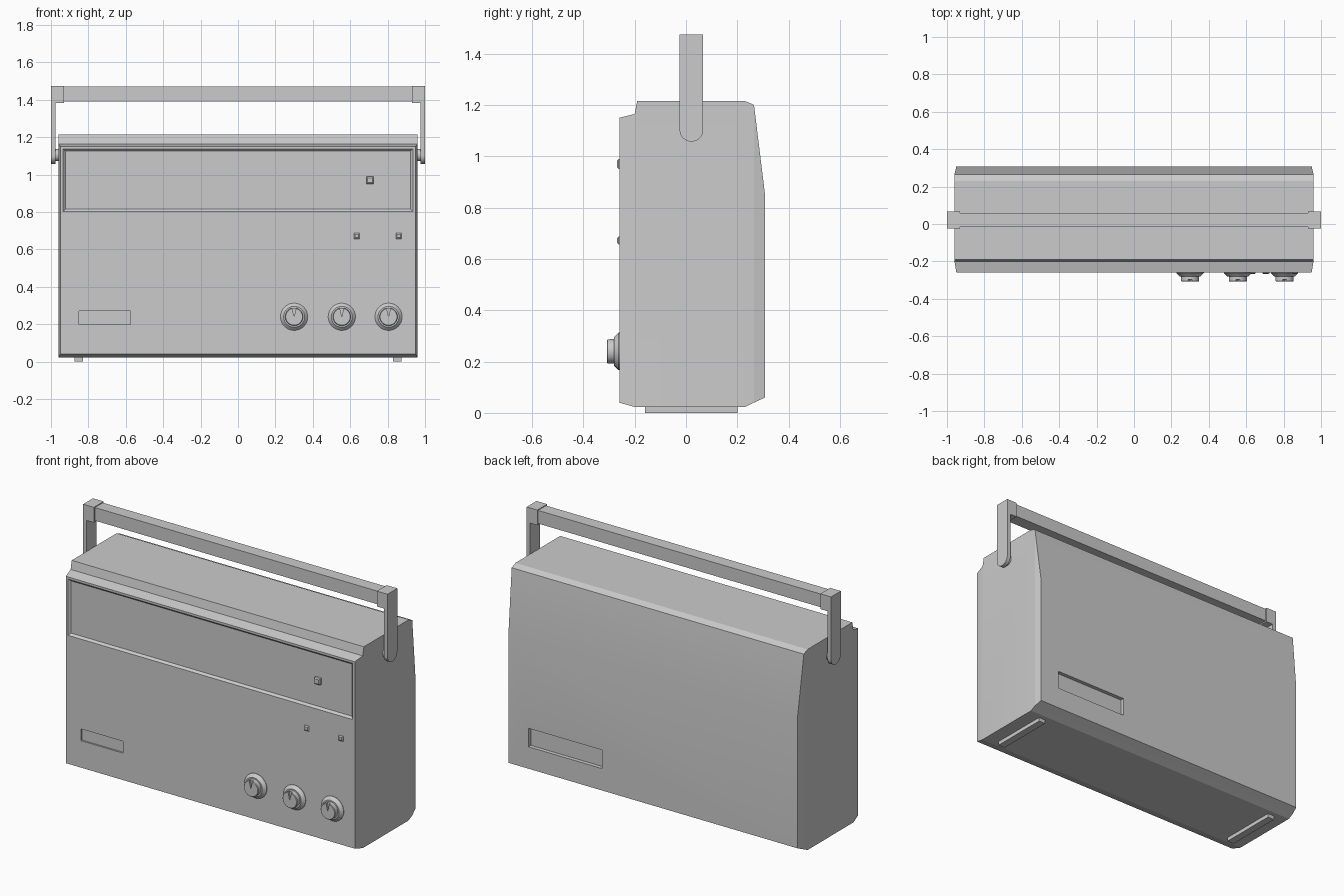
import bpy, bmesh, math
from mathutils import Matrix, Vector

if "Cube" in bpy.data.objects:
    bpy.data.objects.remove(bpy.data.objects["Cube"])


def make(name, verts, faces, angle=None):
    me = bpy.data.meshes.new(name)
    me.from_pydata(verts, [], faces)
    bm = bmesh.new()
    bm.from_mesh(me)
    bmesh.ops.recalc_face_normals(bm, faces=bm.faces)
    bm.to_mesh(me)
    bm.free()
    ob = bpy.data.objects.new(name, me)
    bpy.context.collection.objects.link(ob)
    if angle:
        smooth(ob, angle)
    return ob


def activate(ob):
    bpy.ops.object.select_all(action='DESELECT')
    ob.select_set(True)
    bpy.context.view_layer.objects.active = ob


def smooth(ob, angle):
    activate(ob)
    bpy.ops.object.shade_smooth_by_angle(angle=math.radians(angle))


def loft(name, rings, angle=None):
    """Skin a list of equal-length closed rings and cap both ends."""
    n = len(rings[0])
    verts = [p for r in rings for p in r]
    faces = [list(range(n)), list(range(len(verts) - n, len(verts)))]
    for k in range(len(rings) - 1):
        for i in range(n):
            j = (i + 1) % n
            faces.append([k*n + i, k*n + j, (k+1)*n + j, (k+1)*n + i])
    return make(name, verts, faces, angle)


def rect(x0, x1, z0, z1, y, d=0):
    return [(x0+d, y, z0+d), (x1-d, y, z0+d), (x1-d, y, z1-d), (x0+d, y, z1-d)]


def box(name, x0, x1, y0, y1, z0, z1):
    return loft(name, [rect(x0, x1, z0, z1, y0), rect(x0, x1, z0, z1, y1)])


def cut(ob, cutter):
    cutter.hide_render = True
    m = ob.modifiers.new("cut", 'BOOLEAN')
    m.operation = 'DIFFERENCE'
    m.solver = 'EXACT'
    m.object = cutter
    activate(ob)
    bpy.ops.object.modifier_apply(modifier=m.name)
    bpy.data.objects.remove(cutter)


# Case: side profile spanned across x, with tapered front and rear ends
prof = [(-.26, .04), (-.20, .023), (.23, .023), (.265, .04), (.308, .06), (.308, .85),
        (.265, 1.2), (.23, 1.215), (-.19, 1.215), (-.20, 1.165), (-.26, 1.15)]
n = len(prof)
verts, faces = [], []
for s in (-1, 1):
    verts += [(s * (.95 if y < -.25 or y > .3 else .96), y, z) for y, z in prof]
    o = 0 if s < 0 else n
    for f in ((0, 1, 9, 10), (1, 2, 3, 6, 7, 8, 9), (3, 4, 5, 6)):
        faces.append([i + o for i in f])
for i in range(n):
    j = (i + 1) % n
    faces.append([i, j, j + n, i + n])
case = make("case", verts, faces)

# Recesses: dial window, front name plate, rear compartment
F = -.26
cut(case, loft("dial_cutter", [rect(-.935, .935, .803, 1.137, F - .01, -.01),
                               rect(-.935, .935, .803, 1.137, F + .012, .012)]))
cut(case, box("plate_cutter", -.85, -.575, F - .05, F + .01, .2, .27))
cut(case, box("rear_cutter", .336, .82, .285, .4, .19, .30))
smooth(case, 12)

# Small raised buttons
for i, (x, z, r, y0) in enumerate([(.705, .97, .019, F + .012), (.635, .672, .015, F),
                                   (.86, .672, .015, F)]):
    loft(f"button_{i+1}", [rect(x-r, x+r, z-r, z+r, y0 + .004),
                           rect(x-r, x+r, z-r, z+r, F - .003),
                           rect(x-r, x+r, z-r, z+r, F - .008, .006)])


def ring(cx, cz, r, y, seg=32):
    return [(cx + r * math.cos(2*math.pi*i/seg), y, cz + r * math.sin(2*math.pi*i/seg))
            for i in range(seg)]


# Control knobs: flared skirt, cap and wedge-shaped pointer notch
for i, x in enumerate((.30, .555, .805)):
    z = .24
    knob = loft(f"knob_{i+1}", [ring(x, z, r, y) for r, y in
                ((.073, F + .005), (.073, F - .003), (.056, F - .02),
                 (.048, F - .02), (.048, F - .045), (.045, F - .048))])
    tri = [(x, z), (x + .014, z + .06), (x - .014, z + .06)]
    cut(knob, loft("notch_cutter", [[(a, y, b) for a, b in tri] for y in (F - .06, F - .036)]))
    smooth(knob, 25)

# Handle: bar, end blocks, round-ended arms and pivots
box("handle_bar", -.94, .94, -.015, .06, 1.392, 1.47)
yc, r = .021, .046
arm = [(yc - r, 1.475)] + [(yc - r * math.cos(t * math.pi / 16), 1.103 - r * math.sin(t * math.pi / 16))
                           for t in range(17)] + [(yc + r, 1.475)]
for s, side in ((-1, "left"), (1, "right")):
    a, b = sorted((s * .93, s * .98))
    box(f"handle_block_{side}", a, b, yc - r, yc + r, 1.384, 1.475)
    loft(f"handle_arm_{side}", [[(s * x, y, z) for y, z in arm] for x in (.977, 1.0)], 30)
    loft(f"handle_pivot_{side}", [[(s * x, yc + .033 * math.cos(k * math.pi / 12),
                                    1.105 + .033 * math.sin(k * math.pi / 12)) for k in range(24)]
                                  for x in (.95, .98)], 30)
    # Foot strips
    a, b = sorted((s * .83, s * .875))
    box(f"foot_{side}", a, b, -.16, .20, 0, .03)
